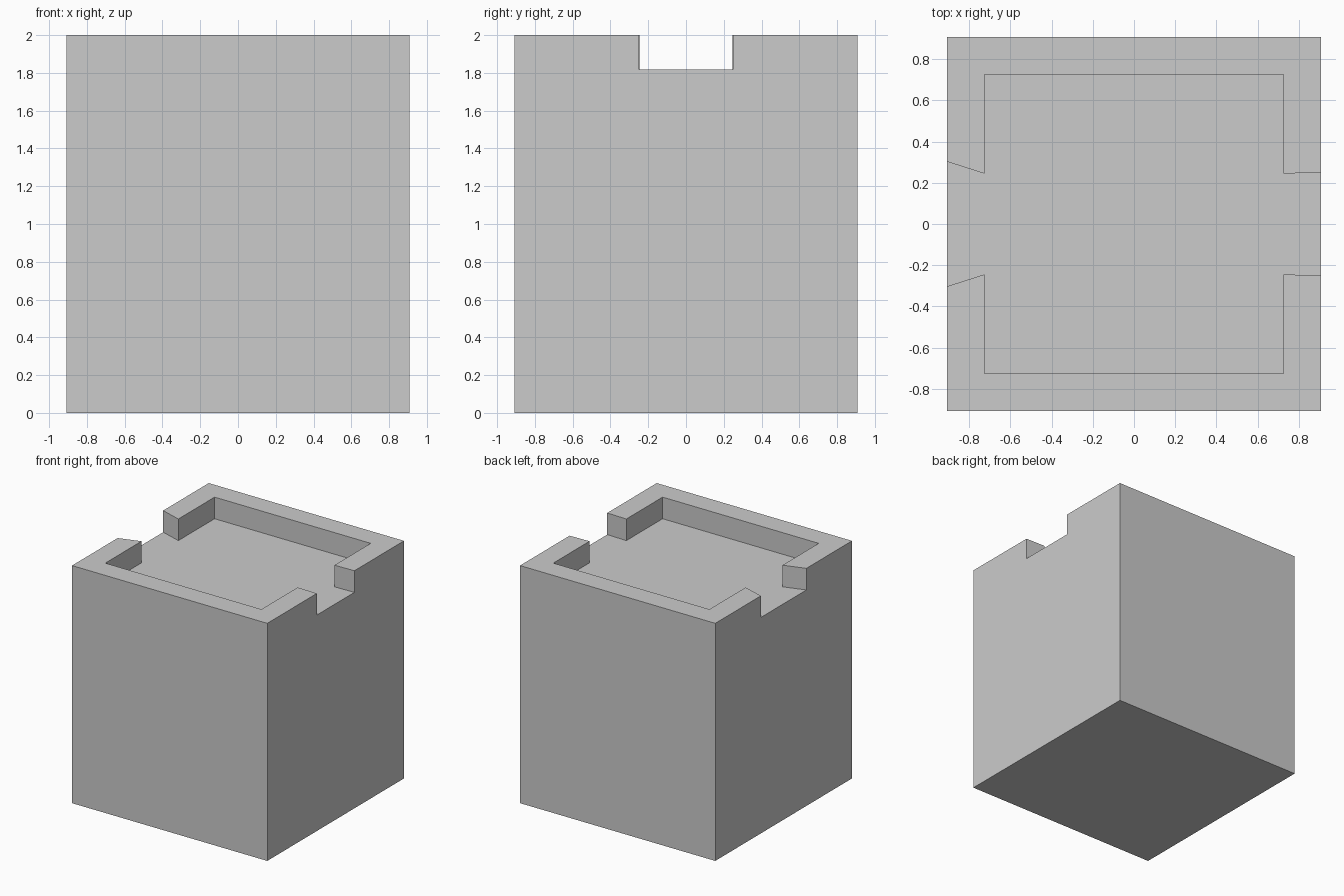
import bpy
import bmesh

if "Cube" in bpy.data.objects:
    bpy.data.objects.remove(bpy.data.objects["Cube"])

HALF = 0.909      # half width of the block
INNER = 0.727     # half width inside the rim
FLOOR = 1.818     # top of the block
TOP = 2.0         # top of the rim


def extrude_profile(name, points, z0, z1):
    """Solid prism from a flat outline."""
    bm = bmesh.new()
    face = bm.faces.new([bm.verts.new((x, y, z0)) for x, y in points])
    result = bmesh.ops.extrude_face_region(bm, geom=[face])
    top = [v for v in result["geom"] if isinstance(v, bmesh.types.BMVert)]
    bmesh.ops.translate(bm, verts=top, vec=(0, 0, z1 - z0))
    bmesh.ops.recalc_face_normals(bm, faces=bm.faces)
    mesh = bpy.data.meshes.new(name)
    bm.to_mesh(mesh)
    bm.free()
    obj = bpy.data.objects.new(name, mesh)
    bpy.context.collection.objects.link(obj)
    return obj


# Solid block
extrude_profile("block", [(-HALF, -HALF), (HALF, -HALF), (HALF, HALF), (-HALF, HALF)], 0, FLOOR)

# Raised U-shaped rim, mirrored front to back; the left gap flares outwards
rim_outline = [
    (-HALF, 0.303), (-INNER, 0.245), (-INNER, INNER), (INNER, INNER),
    (INNER, 0.245), (HALF, 0.25), (HALF, HALF), (-HALF, HALF),
]
rim = extrude_profile("rim", rim_outline, FLOOR, TOP)
mirror = rim.modifiers.new("front_half", "MIRROR")
mirror.use_axis = (False, True, False)
mirror.use_mirror_merge = False
